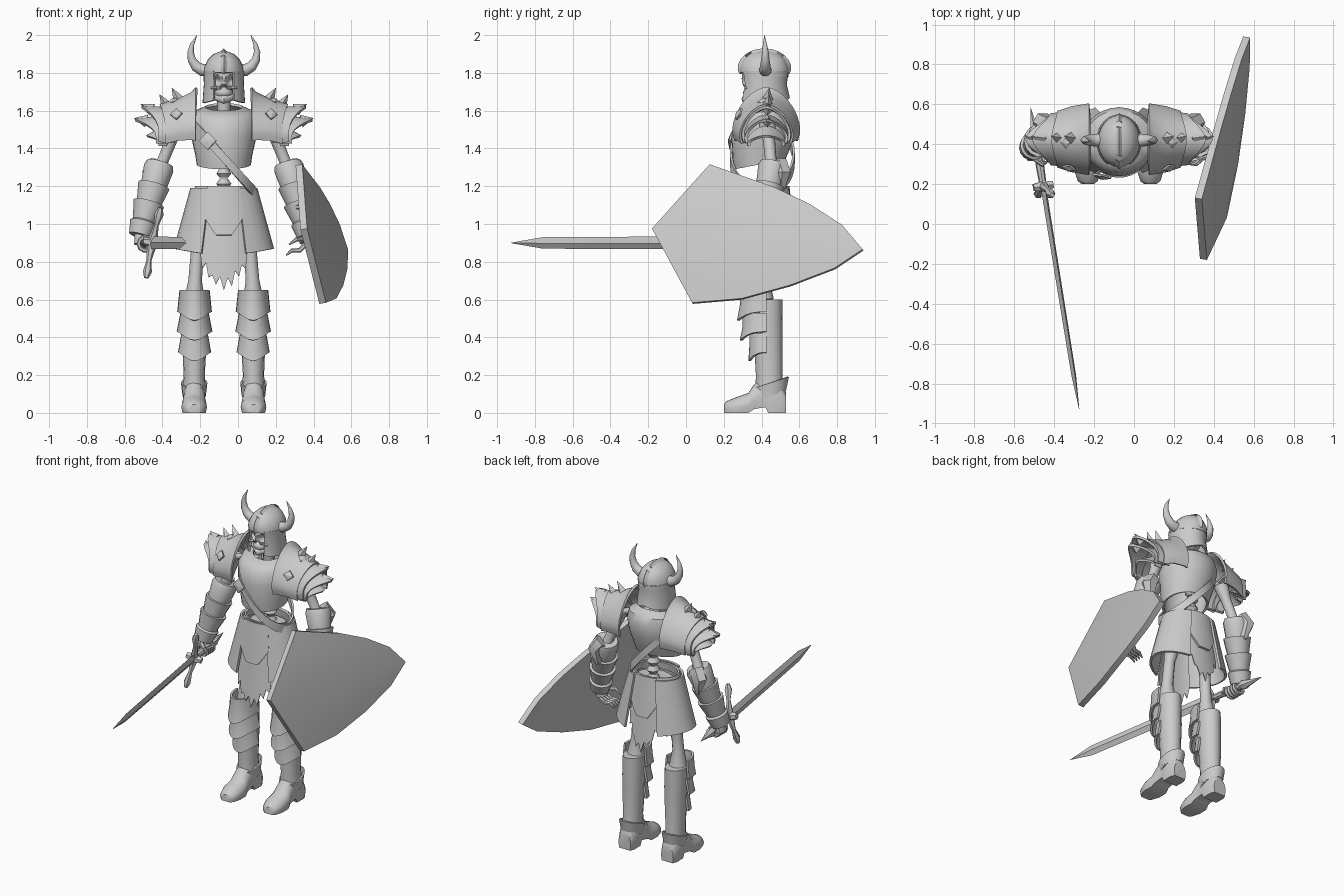
import bpy, bmesh, random
from math import sin, cos, pi, radians
from mathutils import Vector as V

random.seed(4)
cube = bpy.data.objects.get("Cube")
if cube:
    bpy.data.objects.remove(cube)

steel = bpy.data.materials.new("grey_steel")
steel.use_nodes = True
GREY = (0.6, 0.6, 0.6, 1)
steel.diffuse_color = GREY
steel.node_tree.nodes["Principled BSDF"].inputs["Base Color"].default_value = GREY

CX, CY = -0.075, 0.42   # body axis
parts = []


def finish(name, bm, thick=0):
    bmesh.ops.remove_doubles(bm, verts=bm.verts, dist=0.0004)
    bmesh.ops.recalc_face_normals(bm, faces=bm.faces)
    if thick:
        bmesh.ops.solidify(bm, geom=bm.faces[:], thickness=thick)
        bmesh.ops.recalc_face_normals(bm, faces=bm.faces)
    me = bpy.data.meshes.new(name)
    bm.to_mesh(me)
    bm.free()
    me.materials.append(steel)
    ob = bpy.data.objects.new(name, me)
    bpy.context.scene.collection.objects.link(ob)
    parts.append(ob)
    return ob


def grid(name, rows, closed=True, cap=True, thick=0):
    """Skin a list of equally long point rows."""
    bm = bmesh.new()
    vs = [[bm.verts.new(p) for p in r] for r in rows]
    n = len(rows[0])
    for a, b in zip(vs, vs[1:]):
        for i in range(n if closed else n - 1):
            j = (i + 1) % n
            bm.faces.new((a[i], a[j], b[j], b[i]))
    if closed and cap:
        bm.faces.new(vs[0])
        bm.faces.new(vs[-1])
    return finish(name, bm, thick)


def loft(name, rings, n=16, cap=True, thick=0):
    """Horizontal elliptical rings: x, y, z, rx, ry and an optional rise towards the back."""
    return grid(name, [[(x + rx * cos(2 * pi * i / n), y + ry * sin(2 * pi * i / n),
                         z + sum(rise) * sin(2 * pi * i / n)) for i in range(n)]
                       for x, y, z, rx, ry, *rise in rings], True, cap, thick)


def limb(name, pts, radii, n=12):
    """Round tube along a path with a radius at each point."""
    pts, rows = [V(p) for p in pts], []
    for k, p in enumerate(pts):
        t = (pts[min(k + 1, len(pts) - 1)] - pts[max(k - 1, 0)]).normalized()
        u = t.cross(V((0, 1, 0)) if abs(t.y) < 0.9 else V((1, 0, 0))).normalized()
        w = t.cross(u)
        rows.append([p + radii[k] * (u * cos(2 * pi * i / n) + w * sin(2 * pi * i / n)) for i in range(n)])
    return grid(name, rows)


def arc(a0, a1, n):
    return [radians(a0 + (a1 - a0) * i / n) for i in range(n + 1)]


def ball(name, c, size, seg=16):
    bm = bmesh.new()
    bmesh.ops.create_uvsphere(bm, u_segments=seg, v_segments=max(seg // 2, 2), radius=1)
    for v in bm.verts:
        v.co = V(c) + V([a * b for a, b in zip(v.co, size)])
    return finish(name, bm)


# Head: skull with sunken eyes and nose, jaw, helmet with ridge
skull = ball("skull", (CX, .405, 1.77), (.084, .11, .105), 64)
for x, z, r in ((-.035, 1.757, .029), (.035, 1.757, .029), (0, 1.72, .016)):
    for v in skull.data.vertices:
        d = ((v.co.x - CX - x) ** 2 + (v.co.z - z) ** 2) / r ** 2
        if v.co.y < .4 and d < 1:
            v.co.y += .04 * (1 - d)
limb("neck", [(CX, .44, 1.52), (CX, .42, 1.72)], [.035, .035])
ball("upper_teeth", (CX, .36, 1.695), (.05, .058, .035), 20)
limb("jaw", [(CX + x, y, z) for x, y, z in
             ((-.072, .40, 1.74), (-.055, .36, 1.675), (0, .318, 1.66), (.055, .36, 1.675), (.072, .40, 1.74))],
     [.015, .02, .024, .02, .015])
loft("helmet_dome", [(CX, .415, 1.79, .108, .128, -.012), (CX, .415, 1.83, .104, .13), (CX, .415, 1.87, .085, .112),
                     (CX, .415, 1.90, .055, .08), (CX, .415, 1.915, .015, .03)], 24)
grid("helmet_neck_guard", [[(CX + rx * cos(a), .415 + ry * sin(a), z - .03 * abs(cos(a)) * (z < 1.7))
                            for a in arc(-60, 240, 24)] for z, rx, ry in
                           ((1.81, .108, .13), (1.74, .106, .118), (1.67, .113, .135))], False, thick=.012)
limb("helmet_ridge", [(CX, .415 - .127 * cos(a), 1.80 + .075 * sin(a)) for a in arc(-5, 185, 14)],
     [.005 + .05 * sin(pi * i / 14) for i in range(15)], 4)

# Trunk
loft("cuirass", [(CX, .39, 1.315, .144, .135, .025), (CX, .395, 1.36, .15, .148, .02), (CX, .408, 1.47, .175, .168),
                 (CX, .42, 1.55, .182, .165), (CX, .43, 1.595, .165, .14, .01), (CX, .435, 1.62, .10, .09, .02)],
     28, False, .014)
for i in range(6):
    z = 1.08 + i * .055
    loft("vertebra", [(CX, .45, z, .022, .025), (CX, .45, z + .022, .04, .042), (CX, .45, z + .05, .022, .025)], 12)
grid("shoulder_strap", [[(CX + .168 * cos(a), .404 + .172 * sin(a), 1.35 - .182 * cos(a) + h)
                         for a in arc(0, 360, 32)[:-1]] for h in (-.03, .03)], True, False, .012)


def stud(name, c, r, normal):
    """Low four-sided pyramid on a diamond base."""
    nrm = V(normal).normalized()
    u = nrm.cross(V((1, 0, 0))).normalized()
    w = nrm.cross(u)
    corners = [u, w, -u, -w]
    grid(name, [[V(c) + q * r for q in corners], [V(c) + q * r + nrm * .01 for q in corners],
                [V(c) + q * r * .2 + nrm * .022 for q in corners]])


stud("strap_buckle", (CX - .085, .245, 1.44), .048, (-.2, -1, .1))


# Waist: belt, flared side plates, aprons and torn cloth
def skirt(name, a0, a1, top, bottom, scale=1, n=10, thick=.014):
    rows = []
    for k in range(4):
        row = []
        for i, a in enumerate(arc(a0, a1, n)):
            z = top + (bottom(i / n) - top) * k / 3
            row.append((CX + cos(a) * scale * (.165 + .26 * (1.2 - z)),
                        CY + sin(a) * scale * (.13 + .12 * (1.2 - z)), z))
        rows.append(row)
    grid(name, rows, False, thick=thick)


loft("pelvis", [(CX, .43, 1.02, .06, .06), (CX, .43, 1.08, .12, .08), (CX, .43, 1.16, .12, .085)])
loft("belt", [(CX, CY, 1.15, .165, .125), (CX, CY, 1.2, .152, .118)], 24, False, .012)
skirt("left_side_plate", -64, 64, 1.19, lambda t: .845 + .025 * sin(pi * t), 1.06)
skirt("right_side_plate", 116, 244, 1.19, lambda t: .845 + .025 * sin(pi * t), 1.06)
for side, a, low in (("front", 270, .59), ("back", 90, .65)):
    skirt(side + "_apron", a - 30, a + 30, 1.2, lambda t: 1.04 - .1 * min(1, 3 * min(t, 1 - t)), .98, 12)
    rag = [random.uniform(.02, .07) if i % 2 else random.uniform(.06, .11) for i in range(15)]
    skirt(side + "_torn_cloth", a - 32, a + 32, 1.12,
          lambda t: low + rag[round(t * 14)] + .35 * abs(t - .5), .88, 14, .008)


def bend(v, p):
    """Pull a sine or cosine inward so an arch becomes roof-like."""
    return v * abs(v) ** p


# Mirrored parts
for s, side in ((1, "left_"), (-1, "right_")):
    def P(off, y, z):
        return (CX + s * off, y, z)

    # Horn
    limb(side + "horn", [P(.08, .42, 1.815), P(.115, .42, 1.815), P(.148, .42, 1.835), P(.17, .42, 1.87),
                         P(.176, .42, 1.91), P(.168, .418, 1.95), P(.142, .415, 2.0)],
         [.034, .032, .028, .022, .017, .011, .001])
    ball(side + "cheekbone", P(.053, .338, 1.72), (.022, .03, .013), 12)

    # Shoulder plates: off, ridge push, centre height, depth, height for each ring
    layers = {"shoulder_plate": ((.15, 0, 1.50, .18, .225), (.17, 0, 1.50, .177, .2),
                                 (.24, 0, 1.49, .165, .175), (.31, .03, 1.47, .142, .165)),
              "upper_lame": ((.26, .02, 1.47, .14, .15), (.345, .09, 1.475, .13, .15)),
              "middle_lame": ((.29, .02, 1.46, .122, .12), (.36, .11, 1.455, .115, .10)),
              "lower_lame": ((.30, .02, 1.435, .105, .085), (.345, .065, 1.425, .1, .045))}
    for nm, rings in layers.items():
        grid(side + nm, [[P(o + push * max(0, sin(a)) ** 3, .425 + ry * bend(cos(a), .15), zc + rz * bend(sin(a), .2))
                          for a in arc(-20, 200, 20)] for o, push, zc, ry, rz in rings], False, thick=.014)
    for b, zb, t, zt in ((.235, 1.65, .275, 1.72), (.30, 1.62, .34, 1.685), (.38, 1.605, .44, 1.635),
                         (.41, 1.545, .475, 1.56)):
        limb(side + "shoulder_spike", [P(b, .43, zb), P(t, .44, zt)], [.034, .001], 4)
    stud(side + "front_stud", P(.25, .285, 1.58), .033, (s * .3, -1, .5))
    stud(side + "top_stud", P(.265, .41, 1.645), .03, (s * .4, -.3, 1))

    # Arm bone and layered vambrace
    limb(side + "collar_bone", [P(.04, .40, 1.58), P(.26, .43, 1.52)], [.016, .02])
    limb(side + "upper_arm", [P(.25, .43, 1.53), P(.28, .44, 1.44), P(.325, .45, 1.33), P(.345, .455, 1.27)],
         [.045, .032, .03, .045])
    elbow, wrist = V(P(.338, .465, 1.32)), V(P(.442, .38, .95))
    steps = (0, .06, .3, .3, .55, .55, .8, .82, 1)
    limb(side + "vambrace", [elbow.lerp(wrist, t + .004 * i) for i, t in enumerate(steps)],
         [.072, .08, .07, .085, .066, .083, .06, .072, .058], 14)
    limb(side + "elbow_guard", [elbow + V((s * .01, .025, 0)), elbow + V((s * .045, .045, -.05)),
                                elbow + V((s * .03, .035, -.15))], [.05, .05, .02], 6)
    limb(side + "palm", [wrist, wrist + V((-s * .005, -.01, -.055))], [.03, .038])

    # Leg: thigh bone, greave tube, knee and shin plates
    limb(side + "thigh", [P(.12, .43, 1.04), P(.14, .41, .86), P(.152, .405, .7), P(.155, .41, .6)],
         [.055, .034, .036, .055])
    loft(side + "greave", [P(.155, .425, .60) + (.066, .085), P(.155, .435, .4) + (.066, .076),
                           P(.157, .44, .2) + (.056, .07), P(.157, .445, .1) + (.064, .078)])
    for nm, zt, zb, yt, yb, rt, rb in (("knee", .65, .535, .285, .27, .08, .092), ("shin", .53, .43, .30, .285, .075, .095),
                                       ("lower_shin", .42, .32, .335, .33, .07, .088)):
        grid(side + nm + "_plate", [[P(.155 + r * cos(a), .425 + (.425 - y) * sin(a), z - .045 * abs(sin(a)) ** 3 * d)
                                     for a in arc(180, 360, 12)] for z, y, r, d in
                                    ((zt, yt, rt, 0), ((zt + zb) / 2, yt, (rt + rb) / 2, .5), (zb, yb, rb, 1))],
             False, thick=.014)

    # Boot: cross-sections from toe to heel, plus ankle cuff
    shoe = ((.2, .03, 0, .045), (.215, .05, 0, .062), (.27, .068, 0, .085), (.33, .066, 0, .105), (.36, .058, .02, .15),
            (.42, .056, .03, .2), (.435, .056, 0, .2), (.50, .058, 0, .17), (.53, .045, 0, .11))
    rows = []
    for y, w, lo, hi in shoe:
        top = [P(.157 + w * cos(a), y, lo + (hi - lo) * (.35 + .65 * sin(a))) for a in arc(0, 180, 10)]
        rows.append(top + [P(.157 - w * .9, y, lo), P(.157 + w * .9, y, lo)])
    grid(side + "boot", rows)
    loft(side + "boot_cuff", [P(.157, .45, .09) + (.062, .08, .03), P(.157, .45, .16) + (.07, .095, .03)], 16, False, .01)

# Fingers: left hand open, right hand closed round the grip
for i in range(4):
    y = .335 + i * .024
    limb("left_finger", [(.355, y, .89), (.325, y - .015, .86), (.285, y - .02, .86), (.255, y - .025, .835)],
         [.013, .013, .011, .004], 6)
    limb("right_finger", [(-.49 + .036 * cos(a), y - .01, .895 + .036 * sin(a)) for a in arc(100, 380, 7)], [.012] * 8, 6)
limb("left_thumb", [(.355, .34, .92), (.31, .30, .92), (.27, .30, .89)], [.014, .012, .004], 6)
limb("right_thumb", [(-.50, .33, .93), (-.46, .30, .92), (-.44, .31, .88)], [.014, .013, .008], 6)

# Sword
G, D, U = V((-.455, .19, .9)), V((.159, -.987, 0)), V((.2, 0, .98))
W = D.cross(U).normalized()
grid("blade", [[G + D * t + q for q in (U * w, W * h, -U * w, -W * h)] for t, w, h in
               ((0, .034, .014), (.6, .033, .013), (.96, .031, .012), (1.132, .001, .001))])
limb("grip", [G, G - D * .1, G - D * .24], [.018, .021, .018], 8)
limb("pommel", [G - D * .23, G - D * .26, G - D * .29, G - D * .4], [.02, .032, .022, .001], 6)
limb("guard", [G + U * k * .19 + D * f for k, f in ((-1, .045), (-.82, .04), (-.5, .02), (0, 0), (.5, .02), (.82, .04), (1, .045))],
     [.012, .024, .013, .028, .013, .024, .012], 6)
limb("guard_cross", [G - W * .05, G, G + W * .05], [.02, .03, .02], 6)

# Shield: bowed slab between an upper and a lower outline, given as y, z
upper = ((-.175, .97), (.13, 1.31), (.47, 1.19), (.66, 1.10), (.83, .99), (.94, .86))
lower = ((-.175, .97), (.037, .577), (.3, .60), (.555, .67), (.79, .76), (.94, .86))
rows = []
for (y0, z0), (y1, z1) in zip(upper, lower):
    inner = []
    for k in range(9):
        f = k / 8
        y, z = y0 + (y1 - y0) * f, z0 + (z1 - z0) * f
        bow = (.022 + .014 * (y + .175)) * (1 - ((f - .5) * (z0 - z1) / .37) ** 2) + .018 * sin(pi * (y + .175) / 1.115)
        inner.append(V((.528 + .161 * y - .197 * z + bow, y, z)))
    rows.append(inner + [p + V((.035, -.005, .006)) for p in reversed(inner)])
grid("shield", rows, cap=False)
limb("shield_strap", [(.40, .42, 1.13), (.30, .45, 1.12), (.27, .38, 1.09), (.33, .33, 1.09), (.40, .34, 1.09)],
     [.014] * 5, 6)

# Smooth shading with sharp creases
bpy.ops.object.select_all(action='DESELECT')
for ob in parts:
    ob.select_set(True)
bpy.context.view_layer.objects.active = parts[0]
bpy.ops.object.shade_smooth_by_angle(angle=radians(38))
